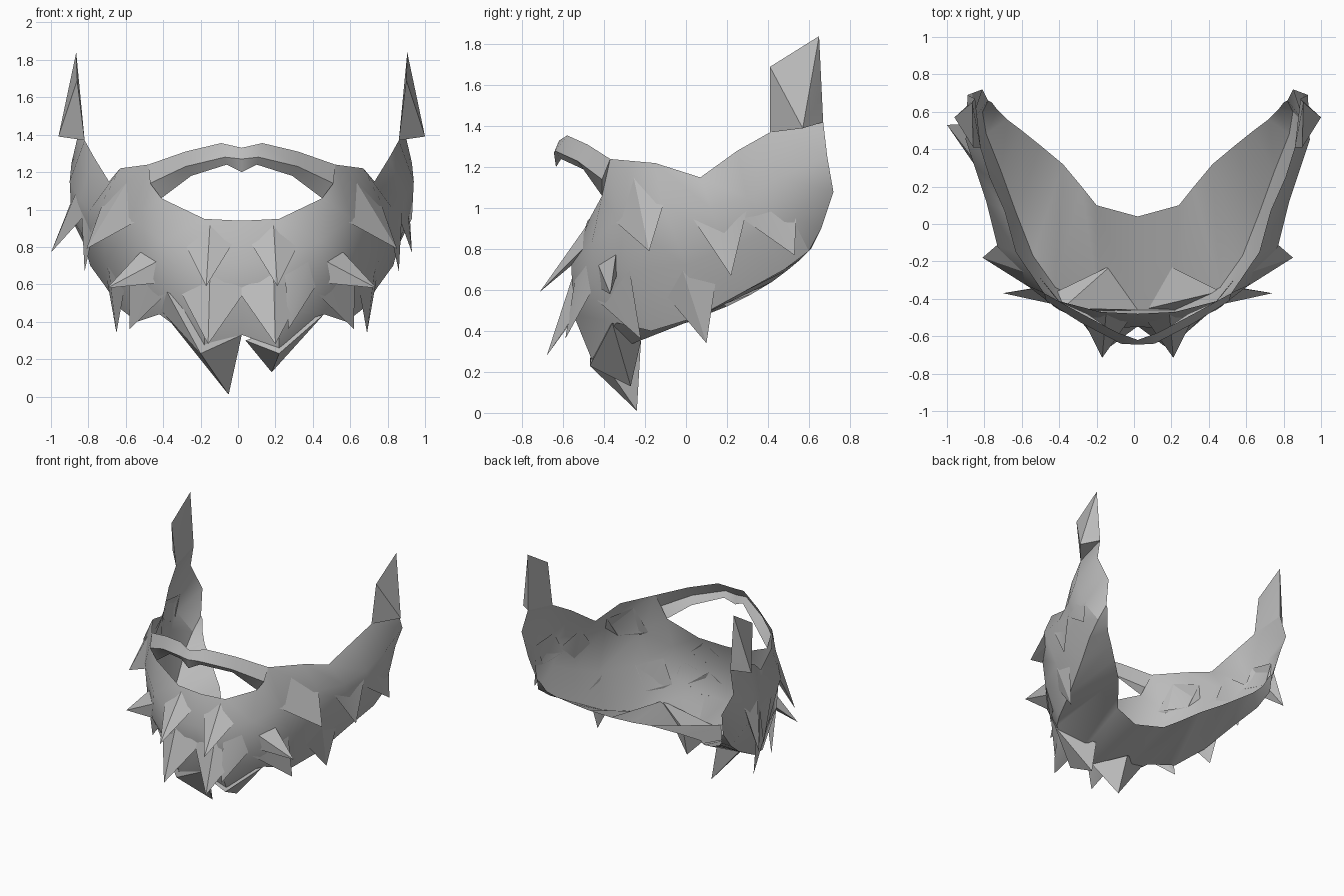
import bpy
import bmesh
from mathutils import Vector

if "Cube" in bpy.data.objects:
    bpy.data.objects.remove(bpy.data.objects["Cube"], do_unlink=True)

AXIS = 0.02  # the symmetry plane sits slightly off centre

hair = bpy.data.materials.new("hair grey")
hair.use_nodes = True
hair.diffuse_color = (0.5, 0.5, 0.5, 1)
hair.node_tree.nodes["Principled BSDF"].inputs["Base Color"].default_value = (0.5, 0.5, 0.5, 1)


def finish(name, bm, mirrored=False, angle=0.6):
    """Turn a bmesh into a named object with the hair material."""
    bmesh.ops.remove_doubles(bm, verts=bm.verts, dist=0.0005)
    bmesh.ops.recalc_face_normals(bm, faces=bm.faces)
    mesh = bpy.data.meshes.new(name)
    bm.to_mesh(mesh)
    bm.free()
    mesh.materials.append(hair)
    obj = bpy.data.objects.new(name, mesh)
    bpy.context.collection.objects.link(obj)
    obj.location.x = AXIS
    if mirrored:
        mirror = obj.modifiers.new("mirror", "MIRROR")
        mirror.use_clip = True
    bpy.ops.object.select_all(action="DESELECT")
    obj.select_set(True)
    bpy.context.view_layer.objects.active = obj
    bpy.ops.object.shade_smooth_by_angle(angle=angle)
    return obj


def loft(bm, rows):
    """Skin neighbouring rows of points with quads."""
    grid = [[bm.verts.new(p) for p in row] for row in rows]
    for upper, lower in zip(grid, grid[1:]):
        for i in range(len(upper) - 1):
            bm.faces.new((upper[i], lower[i], lower[i + 1], upper[i + 1]))


def hull(name, points):
    bm = bmesh.new()
    for p in points:
        bm.verts.new(p)
    bmesh.ops.convex_hull(bm, input=bm.verts)
    return finish(name, bm, angle=0.3)


def tuft(name, root, tip, width):
    """A pointed lock growing out of the shell: its base is snapped to it."""
    root, tip = Vector(root), Vector(tip)
    out = Vector((root.x, root.y - 0.25, 0)).normalized()
    side = (tip - root).cross(out).normalized() * width

    def snap(point):
        return shell_object.closest_point_on_mesh(point)[1]

    bm = bmesh.new()
    top, left, right, under, point = [bm.verts.new(p) for p in (
        snap(root), snap(root.lerp(tip, 0.3) + side), snap(root.lerp(tip, 0.3) - side),
        snap(root.lerp(tip, 0.6)), tip)]
    for a, b in ((top, left), (left, under), (under, right), (right, top)):
        bm.faces.new((a, b, point))
    finish(name, bm, angle=0.4)


# Beard shell: rows run from the chin centre round to the ear
top_edge = [(0, -.48, .94), (.2, -.47, .95), (.43, -.41, 1.06), (.5, -.37, 1.24),
            (.65, -.15, 1.22), (.71, .07, 1.15), (.79, .25, 1.28), (.84, .41, 1.37),
            (.87, .67, 1.42)]
cheek = [(0, -.55, .72), (.2, -.56, .72), (.42, -.46, .83), (.59, -.33, .95),
         (.75, -.12, 1.03), (.81, .12, 1), (.87, .3, 1.05), (.92, .45, 1.15),
         (.91, .69, 1.25)]
jaw = [(0, -.51, .5), (.2, -.55, .48), (.45, -.44, .62), (.61, -.27, .7),
       (.73, 0, .72), (.8, .2, .8), (.86, .38, .88), (.91, .52, .95),
       (.83, .72, 1.08)]
chin = [(0, -.46, .33), (.2, -.46, .26), (.44, -.34, .44), (.56, -.17, .4),
        (.65, .06, .47), (.73, .28, .59), (.81, .48, .7), (.83, .6, .79),
        (.8, .66, .9)]
throat = [(0, .04, .45), (.22, .1, .48), (.3, .2, .52), (.4, .32, .58),
          (.52, .42, .64), (.62, .5, .7), (.7, .56, .75), (.75, .61, .8),
          (.78, .65, .88)]
shell = bmesh.new()
loft(shell, [top_edge, cheek, jaw, chin, throat])
shell_object = finish("beard_shell", shell, mirrored=True)
bpy.context.view_layer.update()

# Moustache: a ridged band joining both cheeks above the mouth opening
moustache = bmesh.new()
loft(moustache, [
    [(0, -.62, 1.33), (.11, -.58, 1.355), (.3, -.48, 1.31), top_edge[3]],
    [(0, -.645, 1.27), (.09, -.64, 1.28), (.3, -.53, 1.23), (.49, -.41, 1.14)],
    [(0, -.635, 1.2), (.08, -.61, 1.24), (.27, -.48, 1.18), top_edge[2]]])
moustache.faces.new([moustache.verts.new(p) for p in
                     (top_edge[3], (.49, -.41, 1.14), top_edge[2])])
finish("moustache", moustache, mirrored=True)

# Locks that repeat on both sides: root, tip, half width
locks = {
    "upper_chin": ((.17, -.49, .92), (.19, -.715, .59), .13),
    "lower_chin": ((.17, -.55, .66), (.18, -.68, .28), .18),
    "jaw_front": ((.47, -.42, .74), (.6, -.22, .36), .15),
    "jaw_corner": ((.46, -.43, .72), (.72, -.37, .58), .1),
    "moustache_end": ((.6, -.25, 1.15), (.83, -.18, .79), .2),
    "jaw_low": ((.7, -.01, .7), (.67, .1, .34), .13),
    "cheek_middle": ((.78, .15, 1.1), (.84, .22, .67), .14),
}
for sign, side_name in ((1, "left"), (-1, "right")):
    for lock_name, (root, tip, width) in locks.items():
        tuft(f"{lock_name}_lock_{side_name}",
             (sign * root[0], *root[1:]), (sign * tip[0], *tip[1:]), width)
    # Sideburn rising to a point, with a corner that folds outwards
    hull(f"sideburn_{side_name}", [
        (sign * x, y, z) for x, y, z in (
            (.88, .41, 1.69), (.885, .65, 1.84), (.98, .57, 1.39), (.88, .66, 1.55),
            top_edge[7], top_edge[8])])

# Locks that differ between the two sides
tuft("ear_lock_left", (.88, .34, 1.12), (.91, .53, .77), .16)
tuft("ear_lock_right", (-.88, .34, 1.12), (-1.02, .53, .77), .16)
tuft("outer_chin_lock_left", (.36, -.5, .72), (.25, -.59, .36), .1)

# Two large points hanging under the chin
hull("chin_point_right", [(-.43, -.36, .46), (-.4, -.45, .56), (-.22, -.47, .23),
                          (0, -.46, .33), (-.07, -.24, .01), (-.14, -.22, .35)])
hull("chin_point_left", [(.44, -.36, .44), (.2, -.47, .23), (.02, -.46, .3),
                         (.16, -.27, .13), (.16, -.22, .35)])
